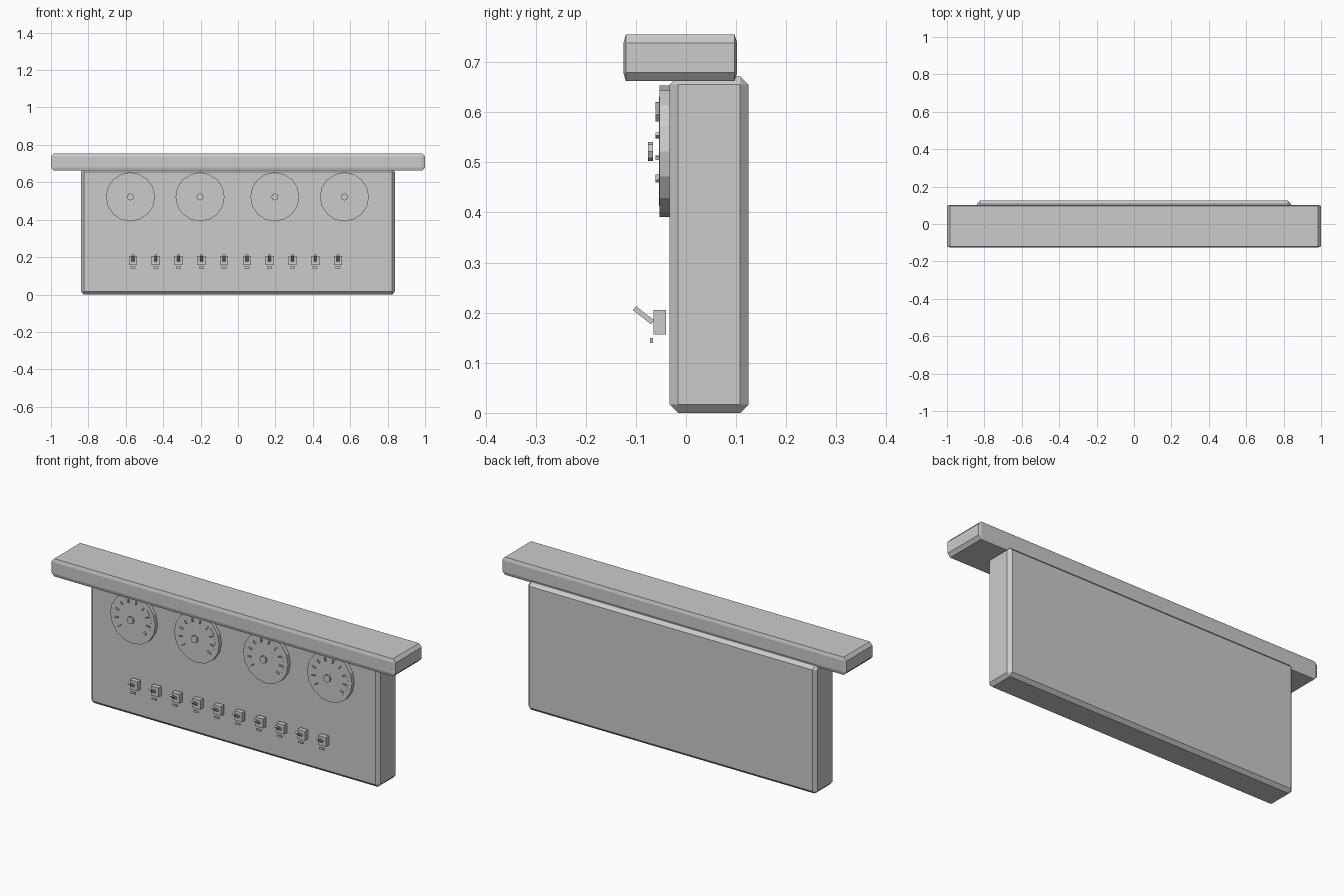
import bpy, bmesh, math
from mathutils import Matrix, Vector

if "Cube" in bpy.data.objects:
    bpy.data.objects.remove(bpy.data.objects["Cube"])

grey = bpy.data.materials.new("plain grey")
grey.diffuse_color = (0.6, 0.6, 0.6, 1)
grey.use_nodes = True
grey.node_tree.nodes["Principled BSDF"].inputs["Base Color"].default_value = grey.diffuse_color


def finish(name, bm):
    bmesh.ops.recalc_face_normals(bm, faces=bm.faces)
    mesh = bpy.data.meshes.new(name)
    bm.to_mesh(mesh)
    bm.free()
    mesh.materials.append(grey)
    obj = bpy.data.objects.new(name, mesh)
    bpy.context.collection.objects.link(obj)
    return obj


def add_box(bm, centre, size, rot=Matrix()):
    m = Matrix.Translation(centre) @ rot @ Matrix.Diagonal((*size, 1))
    bmesh.ops.create_cube(bm, size=1, matrix=m)


def add_disc(bm, x, z, radius, y0, y1, sides):
    m = Matrix.Translation((x, (y0 + y1) / 2, z)) @ Matrix.Rotation(math.pi / 2, 4, 'X')
    bmesh.ops.create_cone(bm, cap_ends=True, segments=sides, radius1=radius,
                          radius2=radius, depth=abs(y1 - y0), matrix=m)


def chamfered_box(name, lo, hi, cut):
    # the chamfer has its own width along each axis: bevel by 1, then scale
    lo, hi, cut = Vector(lo), Vector(hi), Vector(cut)
    bm = bmesh.new()
    add_box(bm, (0, 0, 0), [(h - l) / c for l, h, c in zip(lo, hi, cut)])
    bmesh.ops.bevel(bm, geom=bm.edges[:], offset=1, segments=1, affect='EDGES')
    bmesh.ops.scale(bm, vec=cut, verts=bm.verts)
    bmesh.ops.translate(bm, vec=(lo + hi) / 2, verts=bm.verts)
    return finish(name, bm)


# main panel and overhanging hood
chamfered_box("panel", (-0.84, -0.033, 0), (0.84, 0.125, 0.672), (0.016, 0.017, 0.017))
chamfered_box("hood", (-1, -0.125, 0.662), (1, 0.102, 0.755), (0.015, 0.005, 0.017))

# four gauges: bezel, dial, tick marks and hub
GZ = 0.522
for i, x in enumerate((-0.575, -0.203, 0.197, 0.569), 1):
    bm = bmesh.new()
    add_disc(bm, x, GZ, 0.131, -0.053, -0.03, 16)
    finish(f"gauge_bezel_{i}", bm)

    bm = bmesh.new()
    add_disc(bm, x, GZ, 0.109, -0.0536, -0.05, 16)
    finish(f"gauge_dial_{i}", bm)

    bm = bmesh.new()
    for k in range(10):
        a = math.radians(-36 + 28 * k)
        add_box(bm, (x + 0.092 * math.cos(a), -0.057, GZ + 0.092 * math.sin(a)),
                (0.018, 0.008, 0.006), Matrix.Rotation(-a, 4, 'Y'))
    finish(f"gauge_ticks_{i}", bm)

    bm = bmesh.new()
    add_disc(bm, x, GZ, 0.019, -0.076, -0.066, 8)
    finish(f"gauge_hub_{i}", bm)

# row of ten toggle switches: base, lever and small plate below
for i in range(10):
    x = -0.561 + 0.1217 * i
    bm = bmesh.new()
    add_box(bm, (x, -0.0525, 0.181), (0.044, 0.025, 0.049))
    finish(f"switch_base_{i + 1}", bm)

    bm = bmesh.new()
    add_box(bm, (x, -0.085, 0.195), (0.015, 0.046, 0.01),
            Matrix.Rotation(math.radians(-38), 4, 'X'))
    finish(f"switch_lever_{i + 1}", bm)

    bm = bmesh.new()
    add_box(bm, (x, -0.069, 0.144), (0.027, 0.006, 0.01))
    finish(f"switch_plate_{i + 1}", bm)
